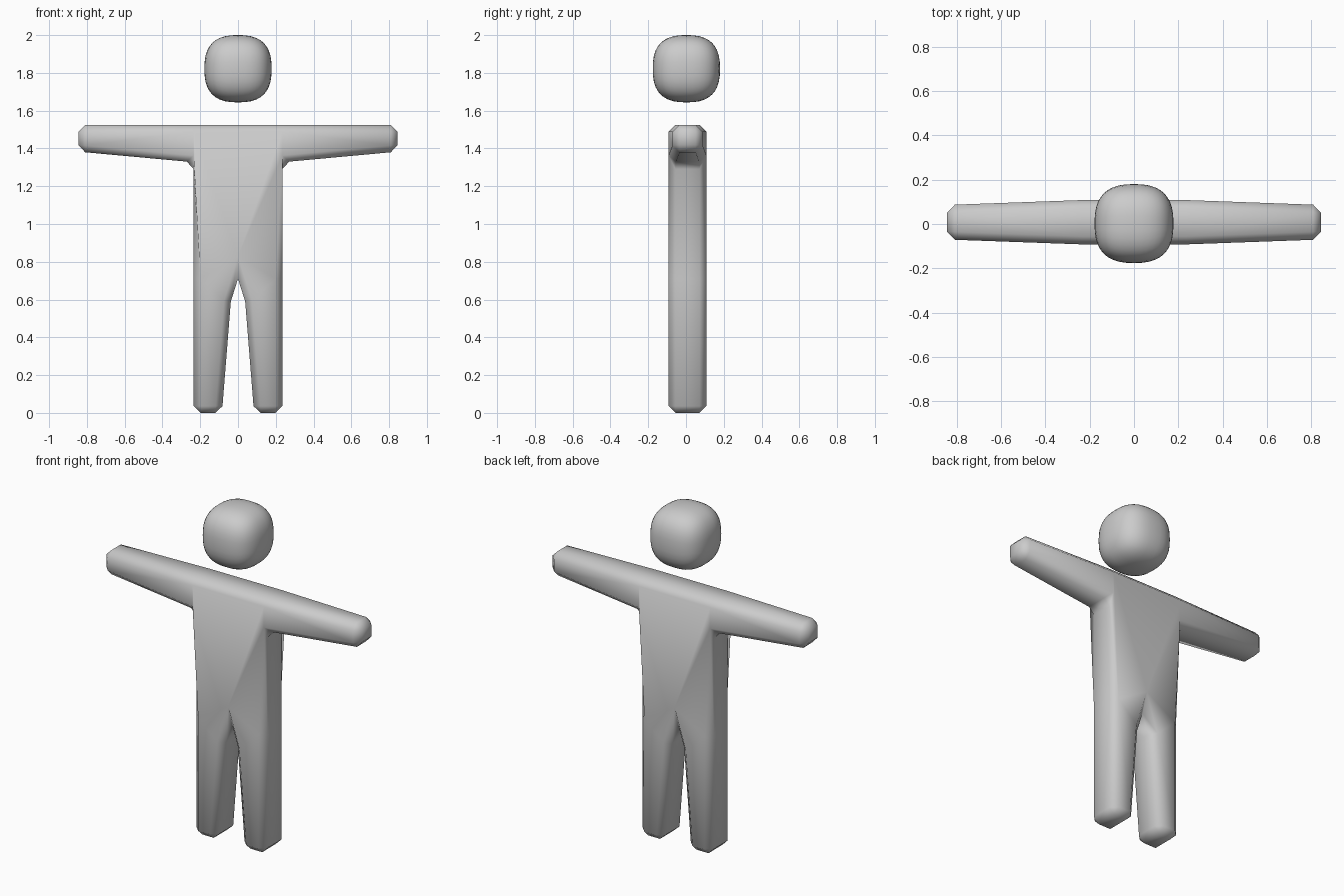
import bpy, bmesh
from mathutils import Vector

if "Cube" in bpy.data.objects:
    bpy.data.objects.remove(bpy.data.objects["Cube"])

grey = bpy.data.materials.new("plain grey")
grey.diffuse_color = (0.6, 0.6, 0.6, 1)
grey.use_nodes = True
grey.node_tree.nodes["Principled BSDF"].inputs["Base Color"].default_value = grey.diffuse_color


def make_object(name, bm):
    bmesh.ops.recalc_face_normals(bm, faces=bm.faces)
    for f in bm.faces:
        f.smooth = True
    mesh = bpy.data.meshes.new(name)
    bm.to_mesh(mesh)
    bm.free()
    mesh.materials.append(grey)
    obj = bpy.data.objects.new(name, mesh)
    bpy.context.collection.objects.link(obj)
    return obj


# Body: half outline in x, z, mirrored and given thickness
P = {"neck": (0, 1.525), "shoulder": (0.235, 1.525), "hand_top": (0.845, 1.525),
     "hand_low": (0.845, 1.383), "armpit": (0.235, 1.327), "hip": (0.235, 0.71),
     "foot_out": (0.235, 0), "foot_in": (0.085, 0), "thigh": (0.038, 0.59),
     "crotch": (0, 0.71)}
PANELS = [("shoulder", "hand_top", "hand_low", "armpit"),
          ("neck", "shoulder", "armpit", "hip", "crotch"),
          ("crotch", "hip", "foot_out", "foot_in", "thigh")]
RIM = ["neck", "shoulder", "hand_top", "hand_low", "armpit", "hip",
       "foot_out", "foot_in", "thigh", "crotch"]
CORNERS = ["hand_top", "hand_low", "armpit", "foot_out", "foot_in"]

bm = bmesh.new()
cache = {}


def vert(name, mirror, side):
    x, z = P[name]
    key = (name, mirror if x else 1, side)
    if key not in cache:
        depth = 0.1 - 0.022 * max(0, x - 0.235) / 0.61
        cache[key] = bm.verts.new((x * mirror, 0.008 + side * depth, z))
    return cache[key]


bevel_edges = set()
for m in (-1, 1):
    for side in (-1, 1):
        for panel in PANELS:
            bm.faces.new([vert(n, m, side) for n in panel])
    for a, b in zip(RIM, RIM[1:]):
        bm.faces.new([vert(a, m, -1), vert(b, m, -1), vert(b, m, 1), vert(a, m, 1)])
        for side in (-1, 1):
            bevel_edges.add(bm.edges.get((vert(a, m, side), vert(b, m, side))))
    for n in CORNERS:
        bevel_edges.add(bm.edges.get((vert(n, m, -1), vert(n, m, 1))))
bmesh.ops.recalc_face_normals(bm, faces=bm.faces)
bmesh.ops.bevel(bm, geom=list(bevel_edges), offset=0.036, offset_type='OFFSET',
                segments=1, profile=0.5, affect='EDGES', clamp_overlap=True)
make_object("body", bm)

# Head: softly rounded cube
bm = bmesh.new()
bmesh.ops.create_cube(bm, size=2)
bmesh.ops.subdivide_edges(bm, edges=bm.edges[:], cuts=9, use_grid_fill=True)
N = 2.6
for v in bm.verts:
    r = sum(abs(c) ** N for c in v.co) ** (1 / N)
    v.co = v.co / r * 0.178 + Vector((0, 0.002, 1.822))
make_object("head", bm)
